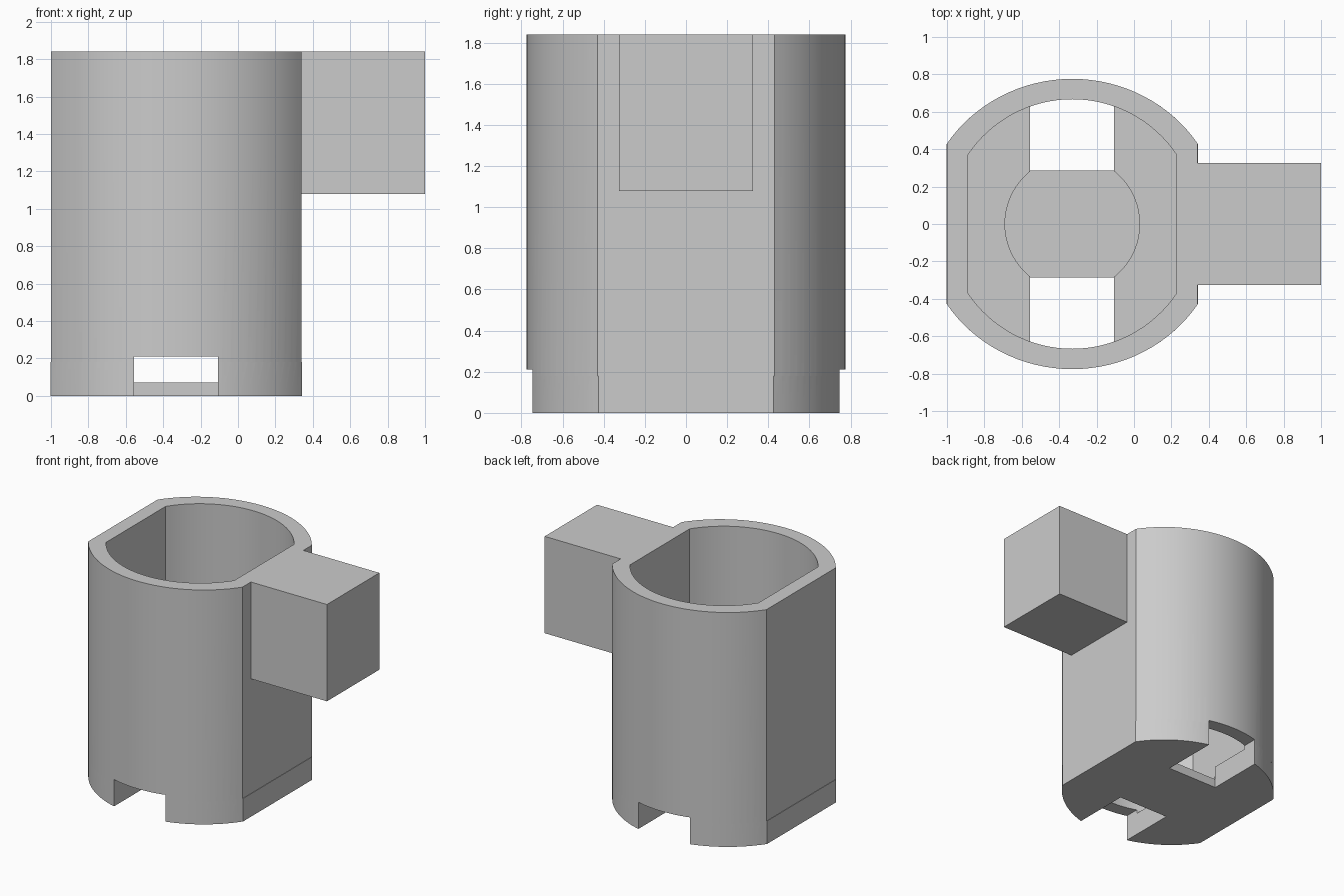
import bpy, bmesh, math

old = bpy.data.objects.get("Cube")
if old:
    bpy.data.objects.remove(old, do_unlink=True)

CX = -0.33          # axis of the cup
TOP, FLOOR, PLATE, SLOT_TOP = 1.84, 0.18, 0.07, 0.21
SLOT_LEFT, SLOT_RIGHT = -0.555, -0.108

grey = bpy.data.materials.new("plain grey")
grey.use_nodes = True
colour = (0.6, 0.6, 0.6, 1)
grey.diffuse_color = colour
grey.node_tree.nodes["Principled BSDF"].inputs["Base Color"].default_value = colour


def prism(name, outline, z0, z1):
    """Extrude a closed outline between two heights."""
    bm = bmesh.new()
    face = bm.faces.new([bm.verts.new((x, y, z0)) for x, y in outline])
    grown = bmesh.ops.extrude_face_region(bm, geom=[face])["geom"]
    for v in grown:
        if isinstance(v, bmesh.types.BMVert):
            v.co.z = z1
    bmesh.ops.recalc_face_normals(bm, faces=bm.faces)
    mesh = bpy.data.meshes.new(name)
    bm.to_mesh(mesh)
    bm.free()
    mesh.materials.append(grey)
    obj = bpy.data.objects.new(name, mesh)
    bpy.context.collection.objects.link(obj)
    return obj


def box(name, x0, x1, y0, y1, z0, z1):
    return prism(name, [(x0, y0), (x1, y0), (x1, y1), (x0, y1)], z0, z1)


def flatted_oval(rx, ry, flat, steps=32):
    """Oval cut by two flats, at equal distance on each side of the axis."""
    a = math.acos(flat / rx)
    arc = [a + (math.pi - 2 * a) * i / steps for i in range(steps + 1)]
    return [(CX + rx * math.cos(t), ry * math.sin(t))
            for t in arc + [t + math.pi for t in arc]]


def boolean(obj, other, operation="DIFFERENCE"):
    mod = obj.modifiers.new(other.name, "BOOLEAN")
    mod.object, mod.operation, mod.solver = other, operation, "EXACT"
    bpy.context.view_layer.objects.active = obj
    bpy.ops.object.modifier_apply(modifier=mod.name)
    bpy.data.objects.remove(other, do_unlink=True)


def smooth(obj):
    bpy.ops.object.select_all(action="DESELECT")
    obj.select_set(True)
    bpy.context.view_layer.objects.active = obj
    bpy.ops.object.shade_smooth_by_angle(angle=math.radians(25))


# Cup with flat sides, on a foot that is a hair wider
cup = prism("cup", flatted_oval(0.805, 0.776, 0.67), FLOOR, TOP)
foot = prism("foot", flatted_oval(0.805, 0.776, 0.673), 0, FLOOR)
boolean(cup, foot, "UNION")

# Hollow inside, and the round recess in the floor
boolean(cup, prism("hollow", flatted_oval(0.67, 0.667, 0.5575), FLOOR, TOP + 0.2))
recess = [(CX + 0.36 * math.cos(i * math.pi / 32), 0.36 * math.sin(i * math.pi / 32))
          for i in range(64)]
boolean(cup, prism("recess", recess, PLATE, FLOOR + 0.1))

# Channel over the bottom plate, open downwards at both ends
boolean(cup, box("channel", SLOT_LEFT, SLOT_RIGHT, -1, 1, PLATE, SLOT_TOP))
for side in (-1, 1):
    y0, y1 = sorted((side * 0.285, side))
    boolean(cup, box("slot", SLOT_LEFT, SLOT_RIGHT, y0, y1, -0.2, SLOT_TOP))
smooth(cup)

# Block handle on the flat side
box("handle", CX + 0.67, 1, -0.325, 0.325, 1.08, TOP)
